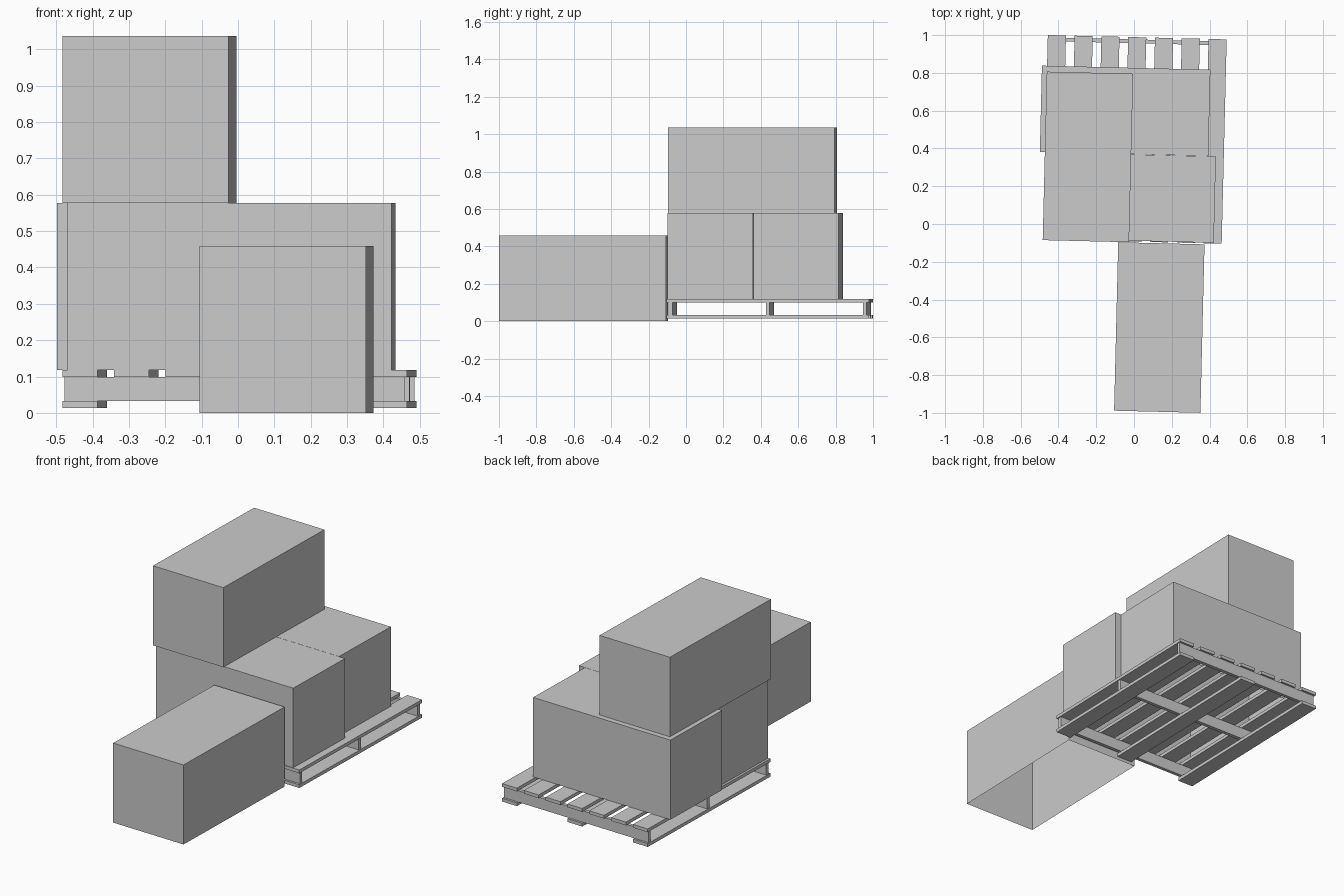
import bpy
import bmesh
from math import radians
from mathutils import Matrix, Vector

default_cube = bpy.data.objects.get("Cube")
if default_cube:
    bpy.data.objects.remove(default_cube, do_unlink=True)

# One plain grey for crates and pallet
grey = bpy.data.materials.new("plain grey")
grey.use_nodes = True
grey.diffuse_color = (0.6, 0.6, 0.6, 1)
grey.node_tree.nodes["Principled BSDF"].inputs["Base Color"].default_value = (0.6, 0.6, 0.6, 1)

TURN = radians(-1.4)          # everything sits slightly askew
SPIN = Matrix.Rotation(TURN, 3, "Z")


def block(name, centre, size, open_bottom=False):
    """Turned cuboid; centre gives x, y and the height of its underside."""
    bm = bmesh.new()
    bmesh.ops.create_cube(bm, size=1)
    bmesh.ops.translate(bm, verts=bm.verts, vec=(0, 0, 0.5))
    bmesh.ops.scale(bm, verts=bm.verts, vec=size)
    if open_bottom:
        base = [f for f in bm.faces if f.normal.z < -0.5]
        bmesh.ops.delete(bm, geom=base, context="FACES_ONLY")
    mesh = bpy.data.meshes.new(name)
    bm.to_mesh(mesh)
    bm.free()
    mesh.materials.append(grey)
    obj = bpy.data.objects.new(name, mesh)
    obj.location = centre
    obj.rotation_euler.z = TURN
    bpy.context.collection.objects.link(obj)
    return obj


# Pallet dimensions
PALLET = Vector((0.004, 0.448, 0))
WIDTH, LENGTH = 0.947, 1.082
BOARD, THICK = 0.096, 0.019
BASE, STRINGER_Z, SLAT_Z, DECK = 0.014, 0.033, 0.099, 0.118


def pallet_part(name, x, y, z, size):
    return block(name, PALLET + SPIN @ Vector((x, y, z)), size)


# Seven deck slats, with runners under the outer and middle ones
pitch = (WIDTH - BOARD) / 6
for i in range(7):
    x = (i - 3) * pitch
    pallet_part(f"deck_slat_{i + 1}", x, 0, SLAT_Z, (BOARD, LENGTH, THICK))
    if i % 3 == 0:
        pallet_part(f"bottom_runner_{i // 3 + 1}", x, 0, BASE, (BOARD, LENGTH, THICK))

# Three upright cross boards between runners and deck
reach = LENGTH / 2 - 0.022
for side, name in ((-1, "front"), (0, "middle"), (1, "back")):
    pallet_part(f"{name}_stringer", 0, side * reach, STRINGER_Z,
                (WIDTH - 0.01, 0.02, SLAT_Z - STRINGER_Z))

# Identical crates: two crosswise on the deck, one lengthwise on top, one on the floor
LONG, SHORT, TALL = 0.892, 0.457, 0.459
across, along = (LONG, SHORT, TALL), (SHORT, LONG, TALL)
for name, centre, size in (
    ("lower_front_crate", (-0.018, 0.14, DECK), across),
    ("lower_back_crate", (-0.047, 0.599, DECK), across),
    ("upper_crate", (-0.244, 0.355, DECK + TALL), along),
    ("floor_crate", (0.134, -0.548, 0), along),
):
    block(name, centre, size, open_bottom=True)
